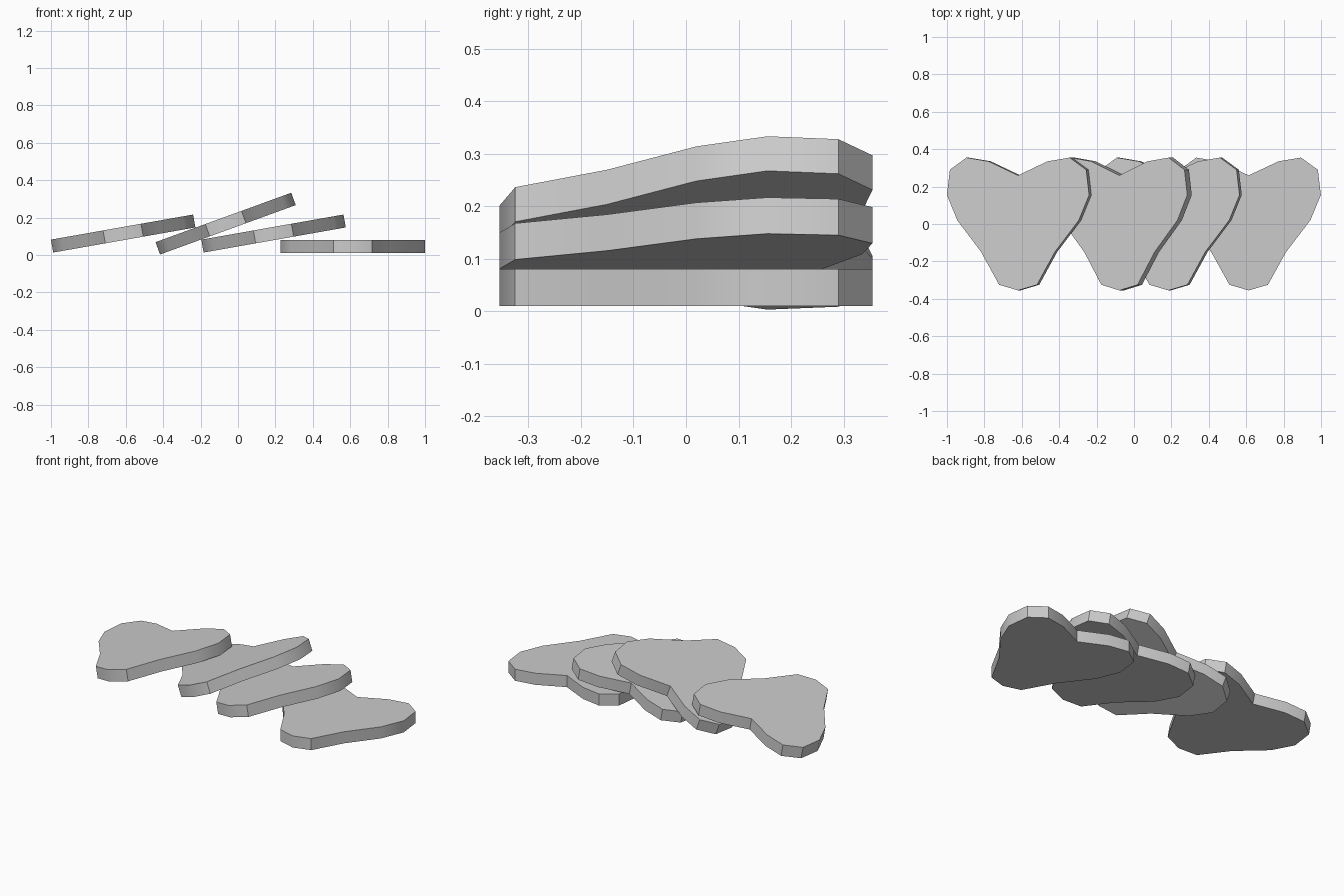
import bpy, bmesh
from math import radians

if "Cube" in bpy.data.objects:
    bpy.data.objects.remove(bpy.data.objects["Cube"])

# right half of the heart outline, tip to notch
HALF = [(0, -0.355), (0.103, -0.325), (0.2, -0.15), (0.33, 0.02), (0.386, 0.155),
        (0.37, 0.29), (0.28, 0.355), (0.16, 0.335), (0, 0.26)]
OUTLINE = HALF + [(-x, y) for x, y in HALF[-2:0:-1]]
THICK = 0.07


def heart_slice(name, x, z, tilt):
    """Extruded heart slab, tilted about the y axis."""
    bm = bmesh.new()
    face = bm.faces.new([bm.verts.new((px, py, -THICK / 2)) for px, py in OUTLINE])
    ext = bmesh.ops.extrude_face_region(bm, geom=[face], use_keep_orig=True)
    top = [v for v in ext["geom"] if isinstance(v, bmesh.types.BMVert)]
    bmesh.ops.translate(bm, verts=top, vec=(0, 0, THICK))
    bmesh.ops.recalc_face_normals(bm, faces=bm.faces)
    mesh = bpy.data.meshes.new(name)
    bm.to_mesh(mesh)
    bm.free()
    obj = bpy.data.objects.new(name, mesh)
    bpy.context.collection.objects.link(obj)
    obj.location = (x, 0, z)
    obj.rotation_euler = (0, radians(-tilt), 0)
    bpy.ops.object.select_all(action='DESELECT')
    obj.select_set(True)
    bpy.context.view_layer.objects.active = obj
    bpy.ops.object.shade_smooth_by_angle(angle=radians(40))


# row of overlapping slices, left to right
heart_slice("heart_slice_left", -0.614, 0.115, 10)
heart_slice("heart_slice_steep", -0.066, 0.168, 20)
heart_slice("heart_slice_middle", 0.19, 0.115, 10)
heart_slice("heart_slice_flat", 0.613, 0.045, 0)
